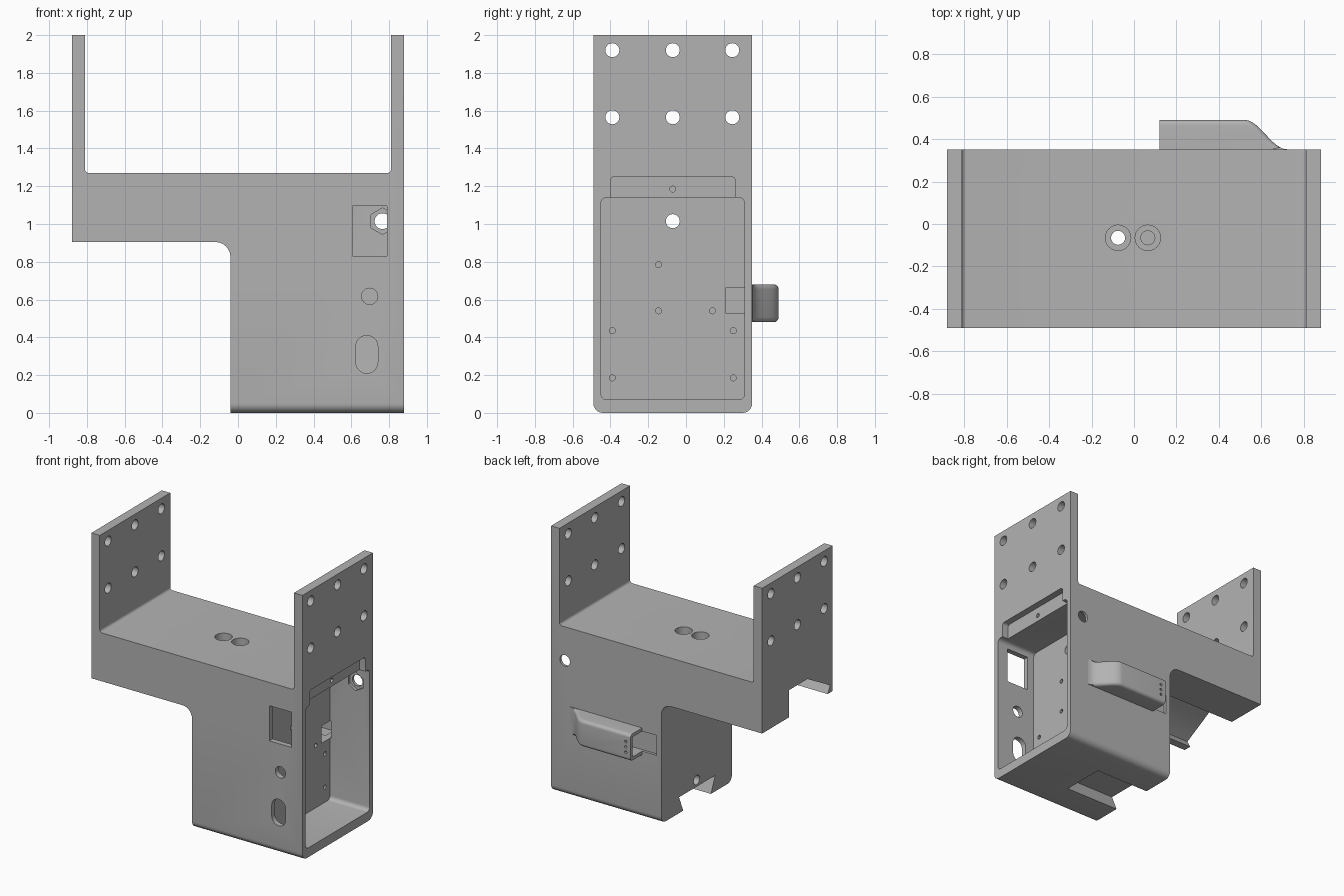
import bpy, bmesh, math
from mathutils import Vector

old = bpy.data.objects.get("Cube")
if old:
    bpy.data.objects.remove(old, do_unlink=True)

grey = bpy.data.materials.new("matte_grey")
grey.use_nodes = True
colour = (0.45, 0.45, 0.45, 1)
grey.diffuse_color = colour
grey.node_tree.nodes["Principled BSDF"].inputs["Base Color"].default_value = colour

PLACE = {
    "x": lambda u, v, w: Vector((w, u, v)),
    "y": lambda u, v, w: Vector((u, w, v)),
    "z": lambda u, v, w: Vector((u, v, w)),
}


def prism(name, points, axis, start, end, rule=None, radius=0.0):
    """Extrude a 2D outline along an axis; bevel the edges chosen by a rule."""
    bm = bmesh.new()
    face = bm.faces.new([bm.verts.new(PLACE[axis](u, v, start)) for u, v in points])
    extruded = bmesh.ops.extrude_face_region(bm, geom=[face])["geom"]
    shift = PLACE[axis](0, 0, end - start)
    bmesh.ops.translate(bm, vec=shift, verts=[g for g in extruded if isinstance(g, bmesh.types.BMVert)])
    bmesh.ops.recalc_face_normals(bm, faces=bm.faces[:])
    if rule:
        edges = [e for e in bm.edges if rule(e.verts[0].co, e.verts[1].co)]
        bmesh.ops.bevel(bm, geom=edges, offset=radius, segments=6, affect="EDGES", profile=0.5)
    mesh = bpy.data.meshes.new(name)
    bm.to_mesh(mesh)
    bm.free()
    mesh.materials.append(grey)
    obj = bpy.data.objects.new(name, mesh)
    bpy.context.collection.objects.link(obj)
    return obj


def arc(cu, cv, r, a, b, n=6):
    return [(cu + r * math.cos(math.radians(a + (b - a) * i / n)),
             cv + r * math.sin(math.radians(a + (b - a) * i / n))) for i in range(n + 1)]


def rounded(u0, u1, v0, v1, r):
    return (arc(u1 - r, v1 - r, r, 0, 90) + arc(u0 + r, v1 - r, r, 90, 180)
            + arc(u0 + r, v0 + r, r, 180, 270) + arc(u1 - r, v0 + r, r, 270, 360))


def box(u0, u1, v0, v1):
    return [(u0, v0), (u1, v0), (u1, v1), (u0, v1)]


def circle(u, v, r, n=24):
    return arc(u, v, r, 0, 360, n)[:-1]


def combine(target, tool, operation="DIFFERENCE"):
    """Apply a boolean and discard the tool object."""
    tool.hide_render = True
    mod = target.modifiers.new("cut", "BOOLEAN")
    mod.operation, mod.solver, mod.object = operation, "EXACT", tool
    mesh = bpy.data.meshes.new_from_object(target.evaluated_get(bpy.context.evaluated_depsgraph_get()))
    target.modifiers.clear()
    target.data = mesh
    bpy.data.objects.remove(tool, do_unlink=True)


FRONT, BACK, SIDE, PLATE = -0.49, 0.35, 0.88, 0.81
TOP, UNDER, BODY, FLOOR, MID = 1.27, 0.905, -0.04, 0.55, -0.07

# Main bracket: two upright plates, a bridge and a hanging housing
outline = ([(BODY, 0), (SIDE, 0), (SIDE, 2), (PLATE, 2)]
           + arc(PLATE - 0.02, TOP + 0.02, 0.02, 0, -90)
           + arc(-PLATE + 0.02, TOP + 0.02, 0.02, 270, 180)
           + [(-PLATE, 2), (-SIDE, 2), (-SIDE, UNDER)]
           + arc(BODY - 0.08, UNDER - 0.08, 0.08, 90, 0))
bracket = prism("bracket", outline, "y", FRONT, BACK,
                lambda a, b: max(a.z, b.z) < 0.01 and abs(a.x - b.x) > 0.5, 0.05)

# Cable hood on the back
steps = 12
hood = [(0.12, 0.33), (0.12, 0.49)]
hood += [(0.52 + 0.2 * i / steps, 0.352 + 0.138 * (0.5 + 0.5 * math.cos(math.pi * i / steps)))
         for i in range(steps + 1)]
hood += [(0.72, 0.33)]
combine(bracket, prism("cable_hood", hood, "z", 0.48, 0.68,
                       lambda a, b: abs(a.z - b.z) < 0.01 and min(a.y, b.y) > 0.36, 0.025), "UNION")

# Cavity in the side, with a shallow lid seat above it
cuts = [
    (rounded(-0.45, 0.31, 0.07, 1.14, 0.03), "x", FLOOR, 1),
    (rounded(-0.40, 0.26, 1.0, 1.25, 0.02), "x", 0.83, 1),
    # Cable passage from the cavity into the open ended hood
    (box(0.21, 0.40, 0.53, 0.66), "x", 0.35, FLOOR + 0.01),
    (box(0.33, 0.465, 0.505, 0.655), "x", 0, 0.5),
    # Front wall openings
    (box(0.605, 0.79, 0.83, 1.095), "y", -0.6, -0.4),
    (circle(0.697, 0.617, 0.043), "y", -0.6, -0.4),
    (arc(0.682, 0.352, 0.058, 0, 180, 12) + arc(0.682, 0.268, 0.058, 180, 360, 12), "y", -0.6, -0.4),
    # Rear wall hole with a hexagonal nut seat
    (circle(0.765, 1.015, 0.042), "y", 0.25, 0.5),
    (arc(0.765, 1.015, 0.07, 30, 330, 5), "y", 0.25, 0.33),
    # Long bore through the bridge
    (circle(MID, 1.015, 0.037), "x", -1, 0.6),
    # Dovetail slot and pin hole under the housing
    ([(-0.24, -0.05), (-0.24, 0), (-0.29, 0.12), (0.14, 0.12), (0.09, 0), (0.09, -0.05)], "x", -0.1, 0.41),
    (circle(MID, 0.17, 0.035), "x", -0.1, 0.3),
    # Clamp groove under the bridge
    ([(0.03, 0.85), (0.03, 1.11), (-0.19, 1.11), (-0.46, 0.96), (-0.43, UNDER), (-0.43, 0.85)],
     "x", -1, BODY - 0.08),
]
# Counterbored bolt holes in the bridge
for x, depth in ((-0.075, 0.7), (0.065, 0.95)):
    cuts += [(circle(x, -0.065, 0.06), "z", TOP - 0.1, 1.4), (circle(x, -0.065, 0.033), "z", depth, 1.2)]
# Mounting holes through both plates
for y in (-0.39, MID, 0.245):
    for z in (1.565, 1.92):
        cuts += [(circle(y, z, 0.037), "x", s * 0.7, s) for s in (-1, 1)]
# Screw holes in the cavity floor and lid seat
screws = [(-0.145, 0.785), (-0.145, 0.54), (0.14, 0.54)]
screws += [(y, z) for y in (-0.39, 0.25) for z in (0.185, 0.435)]
cuts += [(circle(y, z, 0.016, 12), "x", FLOOR - 0.1, FLOOR + 0.02) for y, z in screws]
cuts.append((circle(MID, 1.185, 0.016, 12), "x", 0.7, 0.9))
# Row of tiny holes in the hood
cuts += [(circle(0.16, z, 0.01, 12), "y", 0.44, 0.55) for z in (0.54, 0.58, 0.62)]

for points, axis, start, end in cuts:
    combine(bracket, prism("cutter", points, axis, start, end))

bpy.ops.object.select_all(action="DESELECT")
bracket.select_set(True)
bpy.context.view_layer.objects.active = bracket
bpy.ops.object.shade_smooth_by_angle(angle=math.radians(30))
